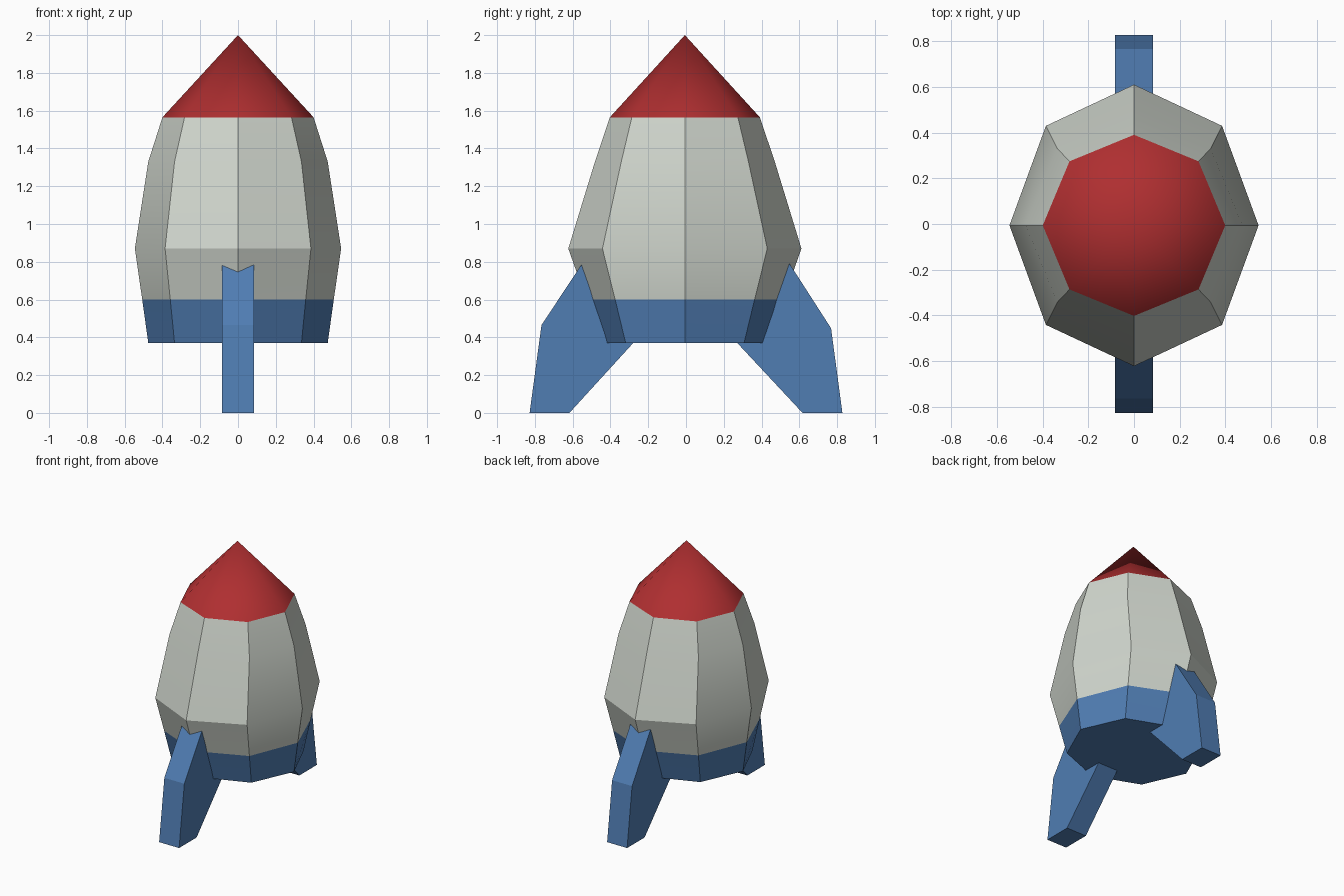
import bpy, bmesh, math

if "Cube" in bpy.data.objects:
    bpy.data.objects.remove(bpy.data.objects["Cube"])

SIDES = 8
Y_SHIFT = -0.006  # hull sits a touch forward of the fins' midpoint


def material(name, rgb):
    m = bpy.data.materials.new(name)
    m.diffuse_color = (*rgb, 1)
    m.use_nodes = True
    m.node_tree.nodes["Principled BSDF"].inputs["Base Color"].default_value = m.diffuse_color
    return m


white = material("off_white", (0.63, 0.67, 0.61))
blue = material("blue", (0.08, 0.205, 0.45))
red = material("red", (0.43, 0.028, 0.03))


def finish(bm, name, mats, smooth_angle=None):
    bmesh.ops.recalc_face_normals(bm, faces=bm.faces[:])
    mesh = bpy.data.meshes.new(name)
    bm.to_mesh(mesh)
    bm.free()
    obj = bpy.data.objects.new(name, mesh)
    bpy.context.collection.objects.link(obj)
    for m in mats:
        mesh.materials.append(m)
    if smooth_angle:
        bpy.ops.object.select_all(action='DESELECT')
        obj.select_set(True)
        bpy.context.view_layer.objects.active = obj
        bpy.ops.object.shade_smooth_by_angle(angle=math.radians(smooth_angle))
    return obj


def ring(bm, rx, ry, z):
    steps = [2 * math.pi * i / SIDES for i in range(SIDES)]
    return [bm.verts.new((rx * math.cos(a), Y_SHIFT + ry * math.sin(a), z)) for a in steps]


# Hull: octagonal rings (x radius, y radius, height), blue below 0.6
profile = [(0.475, 0.443, 0.37), (0.507, 0.522, 0.60), (0.546, 0.617, 0.87),
           (0.475, 0.476, 1.33), (0.40, 0.397, 1.565)]
bm = bmesh.new()
rings = [ring(bm, *p) for p in profile]
bm.faces.new(rings[0])
for lo, hi in zip(rings, rings[1:]):
    for i in range(SIDES):
        j = (i + 1) % SIDES
        bm.faces.new((lo[i], lo[j], hi[j], hi[i]))
for f in bm.faces:
    f.material_index = 1 if f.calc_center_median().z < 0.6 else 0
finish(bm, "hull", [white, blue], 30)

# Nose cone: open base resting on the hull's top ring
bm = bmesh.new()
base = ring(bm, *profile[-1])
tip = bm.verts.new((0, Y_SHIFT, 2.0))
for i in range(SIDES):
    bm.faces.new((base[i], base[(i + 1) % SIDES], tip))
nose = finish(bm, "nose_cone", [red], 45)


# Fins: side outlines (distance from axis, height), running inside the hull
def fin(name, side, outline, half=0.084):
    bm = bmesh.new()
    face = bm.faces.new([bm.verts.new((-half, side * y, z)) for y, z in outline])
    out = bmesh.ops.extrude_face_region(bm, geom=[face])
    moved = [v for v in out["geom"] if isinstance(v, bmesh.types.BMVert)]
    bmesh.ops.translate(bm, verts=moved, vec=(2 * half, 0, 0))
    finish(bm, name, [blue])


fin("front_fin", -1, [(0.617, 0), (0.828, 0), (0.765, 0.465), (0.56, 0.775),
                      (0.50, 0.86), (0.22, 0.435)])
fin("back_fin", 1, [(0.617, 0), (0.828, 0), (0.768, 0.448), (0.55, 0.787),
                    (0.50, 0.86), (0.22, 0.425)])
